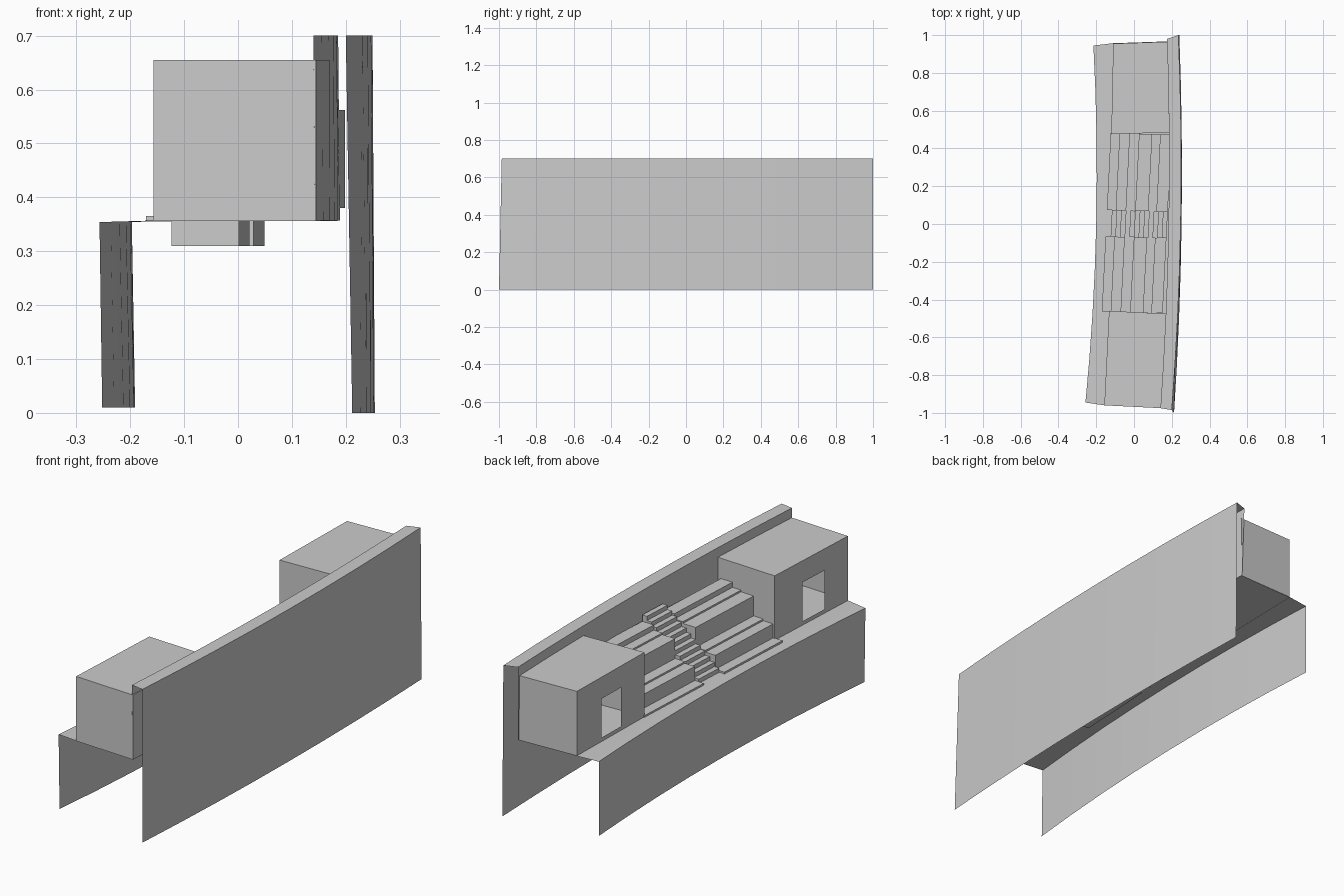
import bpy, bmesh, math
from mathutils import Vector, Matrix

if "Cube" in bpy.data.objects:
    bpy.data.objects.remove(bpy.data.objects["Cube"])

N = 8  # segments along the curved walls


def obj(name, verts, faces, smooth=False):
    me = bpy.data.meshes.new(name)
    me.from_pydata(verts, [], faces)
    bm = bmesh.new()
    bm.from_mesh(me)
    bmesh.ops.recalc_face_normals(bm, faces=bm.faces)
    bm.to_mesh(me)
    bm.free()
    o = bpy.data.objects.new(name, me)
    bpy.context.collection.objects.link(o)
    if smooth:
        bpy.context.view_layer.objects.active = o
        o.select_set(True)
        bpy.ops.object.shade_smooth_by_angle(angle=math.radians(30))
        o.select_set(False)
    return o


def curve(y0, x0, xm, y1, x1, z):
    """Shallow plan curve through (x0,y0), (xm,0), (x1,y1) at height z."""
    pts = []
    for i in range(N + 1):
        y = y0 + (y1 - y0) * i / N
        x = (x0 * y * (y - y1) / (y0 * (y0 - y1)) + xm * (y - y0) * (y - y1) / (y0 * y1)
             + x1 * y * (y - y0) / (y1 * (y1 - y0)))
        pts.append((x, y, z))
    return pts


def loft(name, rails, smooth=True):
    n = N + 1
    verts = [p for r in rails for p in r]
    faces = [(k * n + i, k * n + i + 1, (k + 1) * n + i + 1, (k + 1) * n + i)
             for k in range(len(rails) - 1) for i in range(N)]
    return obj(name, verts, faces, smooth)


# Tall outer wall with its capped top and inner parapet face
loft("tall_wall", [
    curve(-1.0, .212, .252, 1.0, .240, 0),
    curve(-.985, .200, .247, 1.0, .235, .70),
    curve(-.975, .140, .183, .98, .175, .70),
    curve(-.975, .143, .186, .97, .180, .357)])

# Low outer wall and the walkway deck
low_top = curve(-.945, -.257, -.200, .945, -.215, .354)
loft("low_wall", [curve(-.945, -.252, -.193, .945, -.215, .01), low_top])
loft("deck", [low_top,
              curve(-.960, -.157, -.135, .957, -.110, .357),
              curve(-.975, .145, .190, .967, .182, .356)])


def tower(name, corners, door):
    """Hollow box; corners run front-left, front-right, back-right, back-left."""
    zb, zt = .356, .655
    a, b, c, d = [Vector(p + (0,)) for p in corners]
    up = lambda p, z: (p.x, p.y, z)
    verts = [up(p, z) for z in (zb, zt) for p in (a, b, c, d)]
    faces = [(0, 1, 5, 4), (1, 2, 6, 5), (2, 3, 7, 6), (4, 5, 6, 7)]
    # left face framed around the doorway
    pts = [a.lerp(d, (y - a.y) / (d.y - a.y)) for y in door]
    verts += [up(p, z) for z in (.375, .555) for p in pts]   # 8 9 / 10 11
    faces += [(0, 8, 9, 3), (0, 4, 10, 8), (3, 9, 11, 7), (4, 7, 11, 10)]
    return obj(name, verts, faces)


tower("front_tower", [(-.157, -.96), (.145, -.975), (.170, -.475), (-.132, -.46)],
      (-.80, -.65))
tower("back_tower", [(-.120, .475), (.185, .485), (.180, .965), (-.110, .955)],
      (.64, .78))

# Everything between the towers follows the same slight skew
SKEW = .05


def prism(name, profile, y0, y1):
    n = len(profile)
    verts = [(x + SKEW * y, y - .03 * x, z) for y in (y0, y1) for x, z in profile]
    faces = [tuple(range(n)), tuple(range(n, 2 * n))]
    faces += [(i, (i + 1) % n, n + (i + 1) % n, n + i) for i in range(n)]
    return obj(name, verts, faces)


def rect(x0, x1, z0, z1):
    return [(x0, z0), (x1, z0), (x1, z1), (x0, z1)]


# Terraced seating on both sides of the stair: deep blocks, thin foot plates
for side, (y0, y1) in (("front", (-.467, -.07)), ("back", (.07, .478))):
    prism(side + "_foot_plate", rect(-.147, -.10, .355, .365), y0, y1)
    prism(side + "_low_block", rect(-.10, .025, .31, .43), y0, y1)
    prism(side + "_middle_plate", rect(-.048, .003, .43, .438), y0, y1)
    prism(side + "_middle_block", rect(.003, .125, .357, .53), y0, y1)
    prism(side + "_upper_plate", rect(.07, .115, .53, .538), y0, y1)
    prism(side + "_upper_block", rect(.115, .175, .38, .562), y0, y1)

# Central stair
steps, xs, zs = 12, -.12, .357
run, rise = .295 / steps, .235 / steps
profile = [(xs, zs)]
for i in range(steps):
    profile += [(xs + i * run, zs + (i + 1) * rise), (xs + (i + 1) * run, zs + (i + 1) * rise)]
profile.append((xs + steps * run, zs))
prism("stair", profile, -.07, .07)
